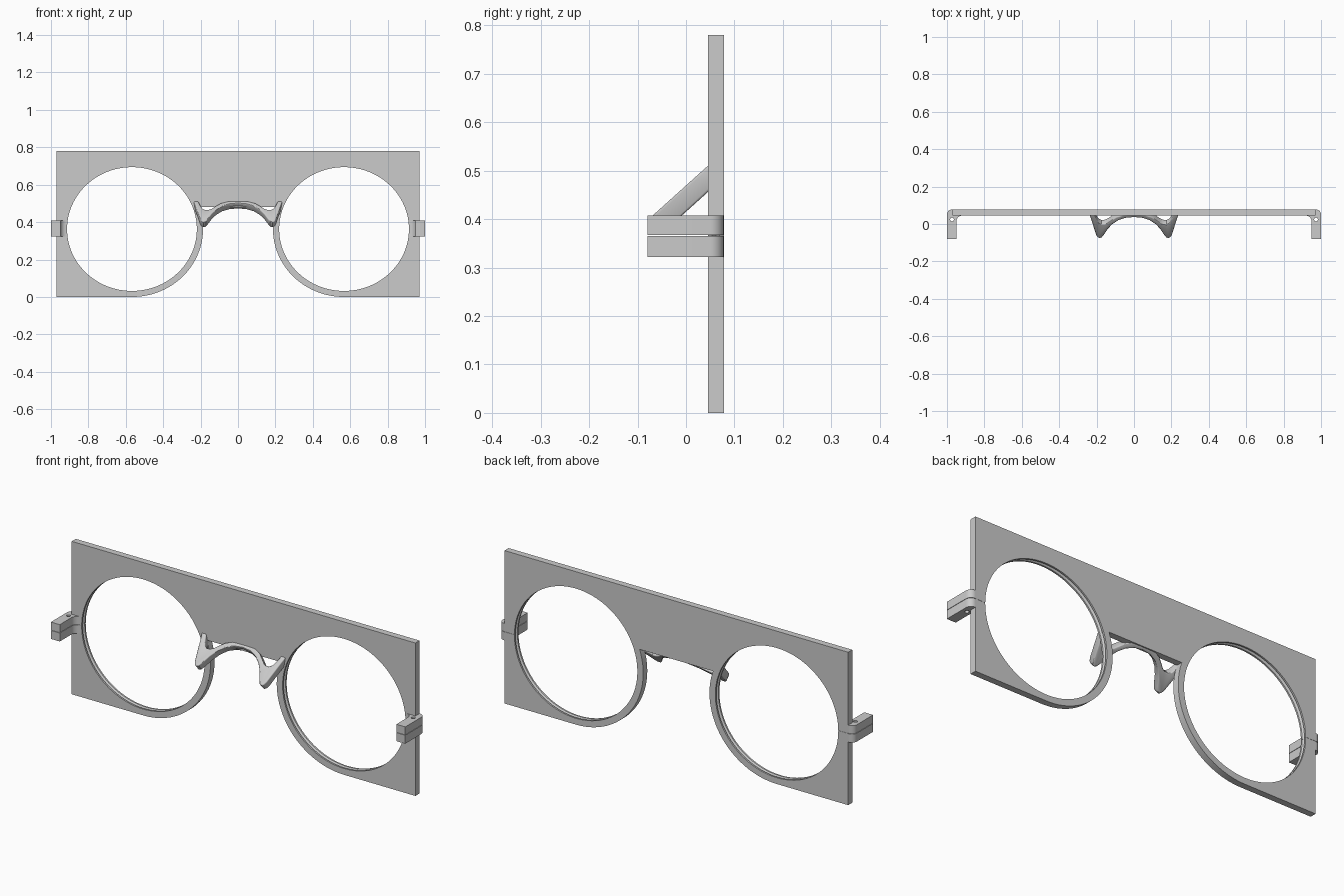
import bpy, bmesh, math

if "Cube" in bpy.data.objects:
    bpy.data.objects.remove(bpy.data.objects["Cube"])

grey = bpy.data.materials.new("frame grey")
grey.diffuse_color = (0.6, 0.6, 0.6, 1)
grey.use_nodes = True
grey.node_tree.nodes["Principled BSDF"].inputs["Base Color"].default_value = grey.diffuse_color

FRONT, BACK = 0.045, 0.078        # depth of the flat frame
CX, CZ = 0.567, 0.363             # lens centre
A, B = 0.347, 0.331               # lens opening half sizes


def make(name, bm):
    bmesh.ops.recalc_face_normals(bm, faces=bm.faces)
    me = bpy.data.meshes.new(name)
    bm.to_mesh(me)
    bm.free()
    me.materials.append(grey)
    ob = bpy.data.objects.new(name, me)
    bpy.context.collection.objects.link(ob)
    return ob


def finish(ob):
    """Apply the modifiers, then smooth curved walls and keep edges sharp."""
    bpy.ops.object.select_all(action='DESELECT')
    ob.select_set(True)
    bpy.context.view_layer.objects.active = ob
    if ob.modifiers:
        bpy.ops.object.convert(target='MESH')
    bpy.ops.object.shade_smooth_by_angle(angle=math.radians(30))


def prism(name, points, offset):
    """Extrude a closed 3D outline by an offset."""
    bm = bmesh.new()
    face = bm.faces.new([bm.verts.new(p) for p in points])
    ext = bmesh.ops.extrude_face_region(bm, geom=[face])
    moved = [v for v in ext['geom'] if isinstance(v, bmesh.types.BMVert)]
    bmesh.ops.translate(bm, verts=moved, vec=offset)
    return make(name, bm)


def lathe(name, rings, centre, axis, n):
    """Capped stack of elliptical rings (position, half size a, half size b)."""
    bm = bmesh.new()
    loops = []
    for pos, a, b in rings:
        loop = []
        for i in range(n):
            t = 2 * math.pi * i / n
            u, v = a * math.cos(t), b * math.sin(t)
            p = (u, pos, v) if axis == 'Y' else (u, v, pos)
            loop.append(bm.verts.new([c + d for c, d in zip(centre, p)]))
        loops.append(loop)
    for l0, l1 in zip(loops, loops[1:]):
        for i in range(n):
            j = (i + 1) % n
            bm.faces.new((l0[i], l0[j], l1[j], l1[i]))
    bm.faces.new(loops[0])
    bm.faces.new(loops[-1])
    return make(name, bm)


cutters = []


def cut(target, cutter):
    m = target.modifiers.new("cut", 'BOOLEAN')
    m.operation, m.solver, m.object = 'DIFFERENCE', 'EXACT', cutter
    cutter.hide_render = True
    if cutter not in cutters:
        cutters.append(cutter)


# Flat frame: square outer corners, round rims beside the nose
RA, RB, SOFFIT = 0.38, 0.363, 0.48
end = math.asin((SOFFIT - CZ) / RB)
arc = []
for i in range(41):
    t = -math.pi / 2 + (end + math.pi / 2) * i / 40
    arc.append((-CX + RA * math.cos(t), CZ + RB * math.sin(t)))
left = [(-0.97, 0.78), (-0.97, 0)] + arc
outline = left + [(-x, z) for x, z in reversed(left)]
frame = prism("frame_front", [(x, FRONT, z) for x, z in outline], (0, BACK - FRONT, 0))

# Lens openings with a lens groove, and the fine rim slit at each hinge
mid, g = (FRONT + BACK) / 2, 0.01
for side in (-1, 1):
    rings = [(y, A + d, B + d) for y, d in
             ((0, 0), (mid - 0.008, 0), (mid, g), (mid + 0.008, 0), (0.12, 0))]
    cut(frame, lathe("lens_cutter", rings, (side * CX, 0, CZ), 'Y', 96))
    x0, x1 = side * 0.89, side * 1.05
    slit = [(x0, 0, 0.3655), (x1, 0, 0.3655), (x1, 0, 0.3663), (x0, 0, 0.3663)]
    cut(frame, prism("slit_cutter", slit, (0, 0.12, 0)))
finish(frame)

# Split hinge blocks: rounded outer corner, filleted inner corner, pin hole
hinge = [(0.97, BACK)]
for i in range(9):
    t = math.pi / 2 * (1 - i / 8)
    hinge.append((0.972 + 0.028 * math.cos(t), 0.05 + 0.028 * math.sin(t)))
hinge += [(1.0, -0.08), (0.95, -0.08)]
for i in range(9):
    t = math.pi / 2 * i / 8
    hinge.append((0.918 + 0.032 * math.cos(t), 0.013 + 0.032 * math.sin(t)))
hinge.append((0.97, FRONT))
for side in (-1, 1):
    pin = lathe("pin_cutter", [(0.2, 0.01, 0.01), (0.6, 0.01, 0.01)],
                (side * 0.973, 0.024, 0), 'Z', 24)
    for name, z0, z1 in (("hinge_lower", 0.322, 0.365), ("hinge_upper", 0.367, 0.408)):
        block = prism(name, [(side * x, y, z0) for x, y in hinge], (0, 0, z1 - z0))
        cut(block, pin)
        finish(block)

# Nose bridge: M-shaped slab sloping forward and down from the frame
outer = [(-0.237, 0.047), (-0.228, 0.02), (-0.203, -0.06), (-0.195, -0.072),
         (-0.184, -0.077), (-0.172, -0.073), (-0.160, -0.058), (-0.140, -0.028),
         (-0.115, -0.002), (-0.085, 0.018), (-0.045, 0.031), (0, 0.035)]
inner = [(0, 0.050), (-0.06, 0.046), (-0.095, 0.035), (-0.12, 0.019), (-0.14, 0.005),
         (-0.157, -0.002), (-0.175, -0.003), (-0.190, 0.005), (-0.200, 0.02),
         (-0.212, 0.047)]
loop = outer + [(-x, y) for x, y in reversed(outer[:-1])]
loop += [(-x, y) for x, y in reversed(inner[1:])] + inner
bridge = prism("nose_bridge", [(x, y, 0.51 + 0.9 * (y - FRONT)) for x, y in loop],
               (0, 0.027, -0.03))
bev = bridge.modifiers.new("soft edges", 'BEVEL')
bev.width, bev.segments, bev.limit_method = 0.005, 3, 'ANGLE'
bev.angle_limit = math.radians(60)
bev.use_clamp_overlap = False
finish(bridge)

for c in cutters:
    bpy.data.objects.remove(c)
